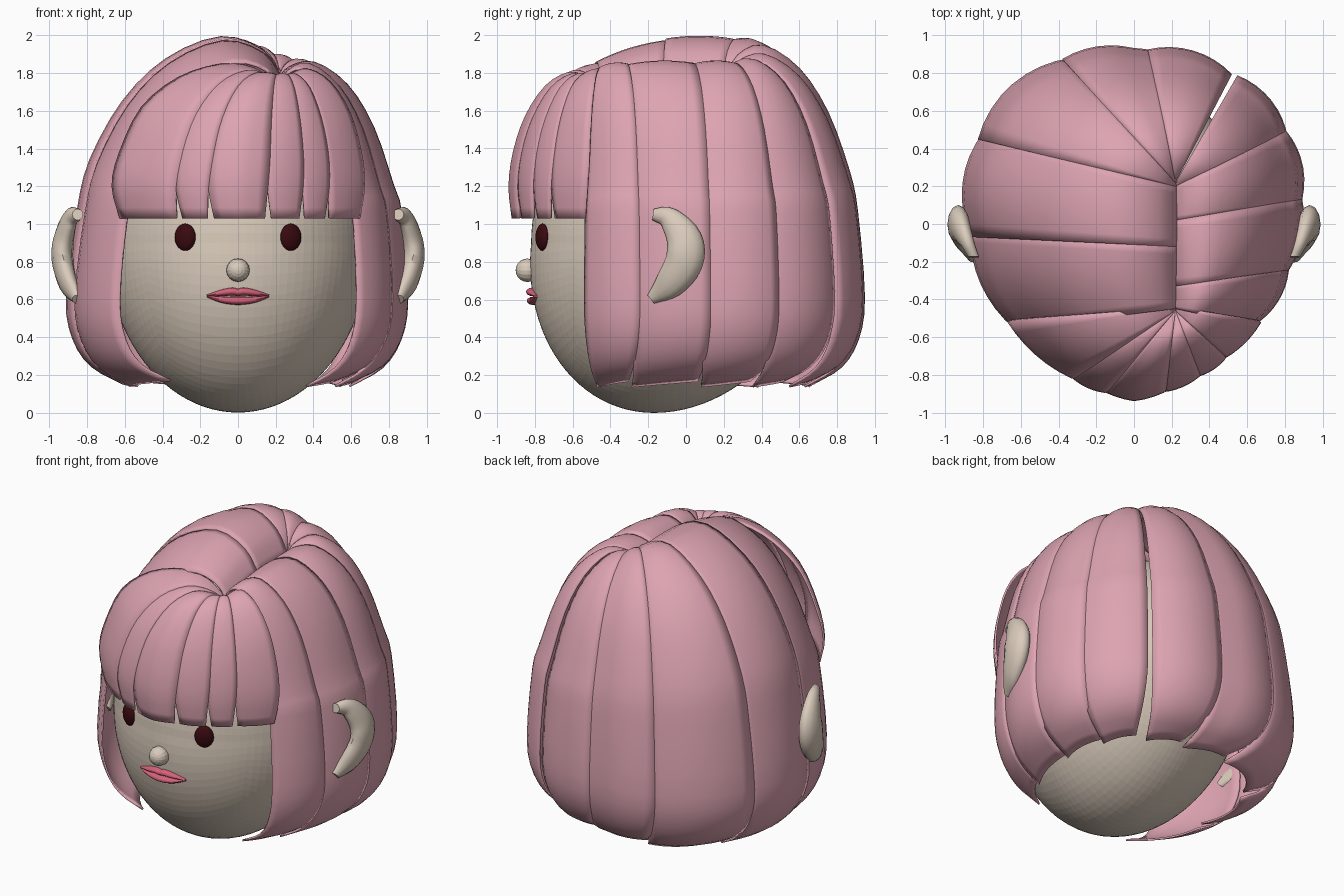
import bpy, bmesh, math
from mathutils import Vector

cube = bpy.data.objects.get("Cube")
if cube:
    bpy.data.objects.remove(cube)


def material(name, rgb):
    m = bpy.data.materials.new(name)
    m.use_nodes = True
    m.diffuse_color = (*rgb, 1)
    bsdf = next(n for n in m.node_tree.nodes if n.type == 'BSDF_PRINCIPLED')
    bsdf.inputs["Base Color"].default_value = (*rgb, 1)
    return m


HAIR = material("pink_hair", (0.72, 0.37, 0.44))
SKIN = material("skin", (0.70, 0.60, 0.50))
EYE = material("dark_maroon", (0.04, 0.003, 0.005))
LIP = material("rose_lips", (0.65, 0.12, 0.19))


def finish(name, bm, mat, smooth=None):
    me = bpy.data.meshes.new(name)
    bm.to_mesh(me)
    bm.free()
    me.materials.append(mat)
    ob = bpy.data.objects.new(name, me)
    bpy.context.scene.collection.objects.link(ob)
    if smooth:
        bpy.ops.object.select_all(action='DESELECT')
        ob.select_set(True)
        bpy.context.view_layer.objects.active = ob
        bpy.ops.object.shade_smooth_by_angle(angle=math.radians(smooth))
    return ob


def spline(points, steps):
    """Catmull-Rom curve through the points."""
    p = [Vector(q) for q in points]
    p = [2 * p[0] - p[1]] + p + [2 * p[-1] - p[-2]]
    out = []
    for a, b, c, d in zip(p, p[1:], p[2:], p[3:]):
        for i in range(steps):
            t = i / steps
            out.append(0.5 * (2 * b + (c - a) * t + (2 * a - 5 * b + 4 * c - d) * t * t
                              + (3 * b - a - 3 * c + d) * t ** 3))
    return out + [p[-2]]


def grid_faces(bm, rows, closed=False):
    n = len(rows[0])
    for r, s in zip(rows, rows[1:]):
        for i in range(n if closed else n - 1):
            j = (i + 1) % n
            bm.faces.new((r[i], s[i], s[j], r[j]))


def sweep(name, path, widths, depth, axis, mat, steps=4, sides=12):
    """Flattened tapered tube along a path; depth is measured along axis."""
    pts = spline(path, steps)
    wid = [v.x for v in spline([(w, 0, 0) for w in widths], steps)]
    big = max(wid)
    bm, rows = bmesh.new(), []
    for i, p in enumerate(pts):
        tan = pts[min(i + 1, len(pts) - 1)] - pts[max(i - 1, 0)]
        side = tan.cross(axis).normalized()
        d = depth * (0.3 + 0.7 * wid[i] / big)
        ring = [2 * math.pi * k / sides for k in range(sides)]
        rows.append([bm.verts.new(p + side * wid[i] * math.cos(a) + axis * d * math.sin(a))
                     for a in ring])
    grid_faces(bm, rows, True)
    bm.faces.new(rows[0])
    bm.faces.new(rows[-1])
    bmesh.ops.recalc_face_normals(bm, faces=bm.faces)
    return finish(name, bm, mat, 50)


# Head: a rounded cube pulled into an egg
bm = bmesh.new()
bmesh.ops.create_cube(bm, size=2)
bmesh.ops.subdivide_edges(bm, edges=bm.edges[:], cuts=23, use_grid_fill=True)
for v in bm.verts:
    n = Vector([math.tan(c * math.pi / 4) for c in v.co]).normalized()
    v.co = (0.70 * n.x,
            -0.08 + n.y * (0.74 if n.y < 0 else 0.79) + 0.09 * min(n.z, 0),
            0.9 + n.z * (0.9 if n.z < 0 else 0.82))
finish("head", bm, SKIN)

# Nose
bm = bmesh.new()
bmesh.ops.create_uvsphere(bm, u_segments=16, v_segments=10, radius=0.062)
for v in bm.verts:
    x, y, z = v.co
    v.co = (x, -0.84 - z, 0.755 + y)
bmesh.ops.recalc_face_normals(bm, faces=bm.faces)
finish("nose", bm, SKIN)

# Eyes and ears, one of each per side
EAR = [(.85, -.175, 1.05), (.89, -.09, 1.03), (.925, -.01, .92),
       (.93, -.01, .80), (.90, -.09, .68), (.85, -.185, .60)]
for side, s in (("left", 1), ("right", -1)):
    bm = bmesh.new()
    bmesh.ops.create_uvsphere(bm, u_segments=20, v_segments=12, radius=1)
    turn = s * math.radians(25)
    for v in bm.verts:
        x, y, z = v.co.x * 0.06, v.co.y * 0.03, v.co.z * 0.072
        v.co = (s * 0.28 + x * math.cos(turn) - y * math.sin(turn),
                -0.76 + x * math.sin(turn) + y * math.cos(turn), 0.93 + z)
    finish(side + "_eye", bm, EYE, 60)
    sweep(side + "_ear", [(s * x, y, z) for x, y, z in EAR],
          [.03, .06, .095, .10, .08, .03], 0.058, Vector((1, 0, 0)), SKIN)


# Lips, given as half outlines and mirrored
def lip(name, half, widths):
    path = [(-x, y, z) for x, y, z in half] + half[-2::-1]
    sweep(name, path, widths + widths[-2::-1], 0.035, Vector((0, 1, 0)), LIP)


lip("upper_lip", [(.165, -.79, .620), (.09, -.805, .634), (.03, -.812, .642), (0, -.812, .637)],
    [.005, .017, .021, .019])
lip("lower_lip", [(.165, -.79, .617), (.09, -.802, .599), (0, -.808, .593)],
    [.005, .016, .022])


# Hair: overlapping locks fanning out from a side parting
PART_X = 0.22


def rim_radius(a):
    corner = abs(math.sin(2 * a))
    return 0.87 + 0.04 * abs(math.sin(a)) + (0.05 if math.sin(a) > 0 else -0.065) * corner


def long_profile(root, top, length):
    """Crown to curled-in tip; the curl has the same depth on every lock."""
    return [(-.02, root - .03), (.08, root + .65 * (top - root)), (.28, top), (.54, top - .12),
            (.74, top - .34), (.89, top - .65), (.95, 1.05), (1, .6),
            (1 - .035 / length, .38), (1 - .13 / length, .23), (1 - .29 / length, .135)]


def bang_profile(root, top, length):
    return [(0, root - .02), (.15, top - .02), (.35, top), (.6, top - .07), (.82, top - .23),
            (.95, 1.38), (1, 1.2), (.965, 1.03)]


def lock(name, start, end, profile, out=0.0, puff=0.028, grow=(1.5, 1.5), pinch=2.5,
         slant=0.03, across=8):
    """Sheet between two edges, each edge = (angle, root y, crown height)."""
    cols = []
    for i in range(across + 1):
        u = i / across
        ang, root_y, top = [p + (q - p) * u for p, q in zip(start, end)]
        root_z = 1.80 - 0.05 * min(1, max(0, (-root_y - .1) / .3))
        root = Vector((PART_X, root_y))
        mid = math.radians(ang)
        reach = (Vector((math.cos(mid), math.sin(mid))) * rim_radius(mid) - root).length
        curve = spline([(f, z, 0) for f, z in profile(root_z, top, reach)], 3)
        bulge = puff * (1 - (2 * u - 1) ** 2) + 0.4 * puff * u
        col = []
        for k, c in enumerate(curve):
            t = k / (len(curve) - 1)
            narrow = pinch * max(0, (t - .72) / .28) ** 1.5
            shift = -(grow[0] - narrow) * (1 - u) + (grow[1] - narrow) * u
            a = math.radians(ang + shift)
            r = rim_radius(a) + out + bulge * min(1, 2 * t)
            xy = root.lerp(Vector((r * math.cos(a), r * math.sin(a))), c.x)
            z = c.y + bulge * (1 - t) * min(1, 4 * t) + slant * u * max(0, (t - .8) / .2)
            col.append((xy.x, xy.y, z))
        cols.append(col)
    bm = bmesh.new()
    grid_faces(bm, [[bm.verts.new(p) for p in row] for row in zip(*cols)])
    ob = finish(name, bm, HAIR, 45)
    mod = ob.modifiers.new("thickness", 'SOLIDIFY')
    mod.thickness = 0.012
    mod.offset = -1


LONG = [(-39, -.45, 1.82), (-18, -.33, 1.84), (7, .02, 1.84), (30, .2, 1.84), (56, .22, 1.86),
        (84, .22, 1.89), (112, .22, 1.94), (150, .2, 1.975), (183, -.12, 1.975), (220, -.45, 1.85)]
for i, (a, b) in enumerate(zip(LONG, LONG[1:])):
    # One open seam at the back left lets the head show through
    grow = (-0.8 if a[0] == 56 else 1.5, -0.8 if b[0] == 56 else 1.5)
    lock(f"long_lock_{i + 1}", a, b, long_profile, grow=grow)

BANGS = [(218, -.44, 1.85), (248, -.46, 1.81), (260, -.46, 1.80), (280, -.46, 1.79),
         (293, -.46, 1.79), (304, -.46, 1.79), (322, -.44, 1.82)]
for i, (a, b) in enumerate(zip(BANGS, BANGS[1:])):
    lock(f"bang_{i + 1}", a, b, bang_profile, out=0.018, puff=0.010, grow=(.8, .8),
         pinch=1.9, slant=0, across=6)
